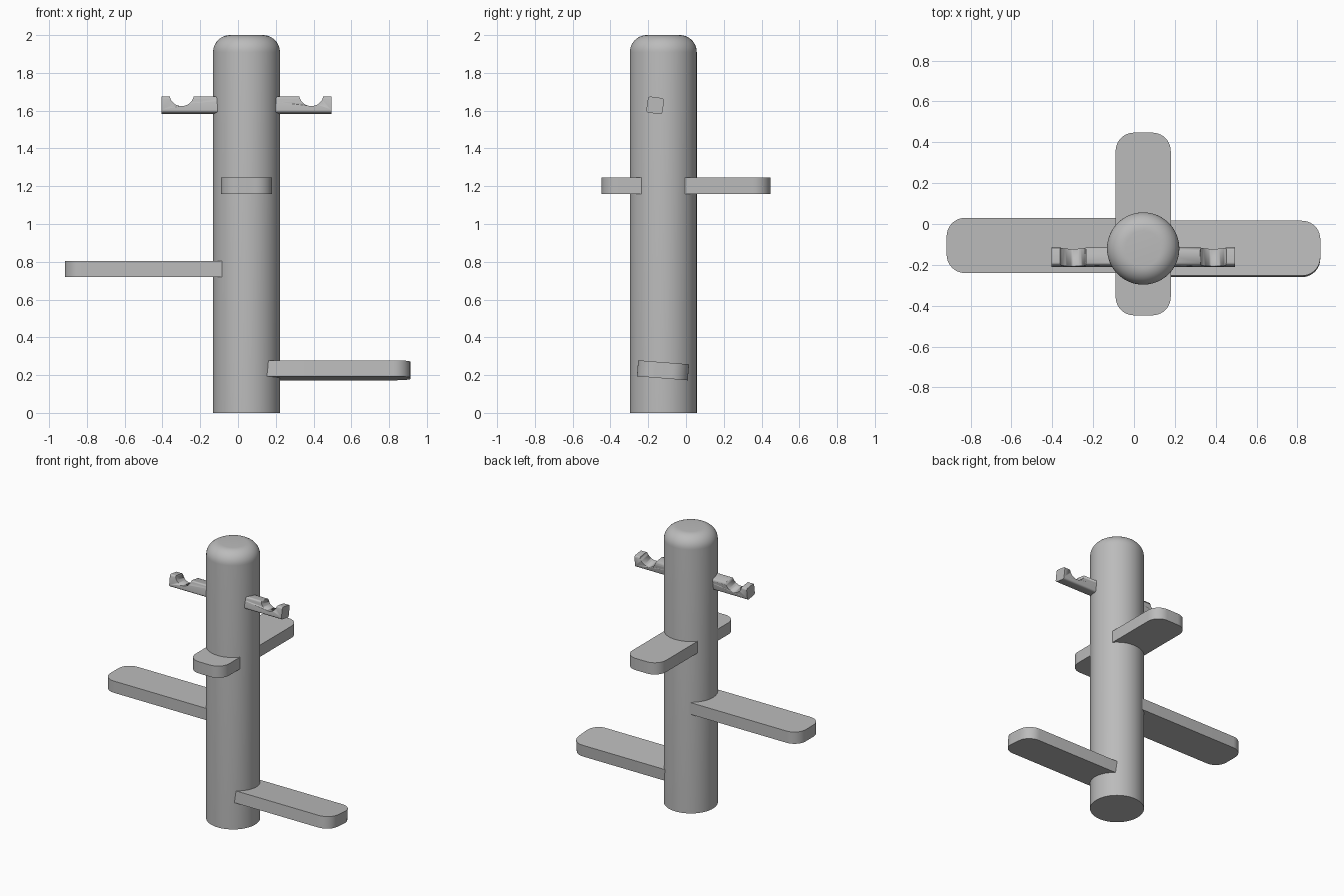
import bpy
import bmesh
import math
from mathutils import Matrix, Vector

cube = bpy.data.objects.get("Cube")
if cube:
    bpy.data.objects.remove(cube, do_unlink=True)

GREY = (0.5, 0.5, 0.5, 1)
grey = bpy.data.materials.new("plain grey")
grey.use_nodes = True
grey.diffuse_color = GREY
grey.node_tree.nodes["Principled BSDF"].inputs["Base Color"].default_value = GREY

AXIS = Vector((0.045, -0.12, 0))  # centre line of the post
RADIUS = 0.177


def finish(name, bm, matrix=Matrix()):
    bmesh.ops.recalc_face_normals(bm, faces=bm.faces)
    mesh = bpy.data.meshes.new(name)
    bm.to_mesh(mesh)
    bm.free()
    mesh.materials.append(grey)
    obj = bpy.data.objects.new(name, mesh)
    bpy.context.collection.objects.link(obj)
    obj.matrix_world = matrix
    bpy.ops.object.select_all(action="DESELECT")
    obj.select_set(True)
    bpy.context.view_layer.objects.active = obj
    bpy.ops.object.shade_smooth_by_angle(angle=math.radians(35))
    return obj


def extrude_outline(points, direction):
    bm = bmesh.new()
    face = bm.faces.new([bm.verts.new(p) for p in points])
    new = bmesh.ops.extrude_face_region(bm, geom=[face])["geom"]
    verts = [v for v in new if isinstance(v, bmesh.types.BMVert)]
    bmesh.ops.translate(bm, verts=verts, vec=direction)
    return bm


def arc(cx, cy, r, start, end, steps):
    angles = [math.radians(start + (end - start) * i / steps) for i in range(steps + 1)]
    return [(cx + r * math.cos(a), cy + r * math.sin(a)) for a in angles]


def plank(name, x0, x1, y0, y1, z0, z1, round_ends, tilt=0):
    """Board with rounded corners on the chosen outer ends."""
    r = 0.09
    outline = []
    for end, x, y, dx, dy, start in (("right", x1, y1, -r, -r, 0), ("left", x0, y1, r, -r, 90),
                                     ("left", x0, y0, r, r, 180), ("right", x1, y0, -r, r, 270)):
        if end in round_ends:
            outline += arc(x + dx, y + dy, r, start, start + 90, 10)
        else:
            outline.append((x, y))
    mid = Vector((0, (y0 + y1) / 2, (z0 + z1) / 2))
    h = (z1 - z0) / 2
    bm = extrude_outline([(x, y - mid.y, -h) for x, y in outline], (0, 0, 2 * h))
    return finish(name, bm, Matrix.Translation(mid) @ Matrix.Rotation(math.radians(tilt), 4, "X"))


# Post: a lathed profile with a rounded top edge
edge = 0.09
profile = [(0, 0), (RADIUS, 0)] + arc(RADIUS - edge, 2 - edge, edge, 0, 90, 10) + [(0, 2)]
bm = bmesh.new()
verts = [bm.verts.new((r, 0, z)) for r, z in profile]
edges = [bm.edges.new(pair) for pair in zip(verts, verts[1:])]
bmesh.ops.spin(bm, geom=verts + edges, cent=(0, 0, 0), axis=(0, 0, 1),
               angle=math.tau, steps=64)
bmesh.ops.remove_doubles(bm, verts=bm.verts, dist=0.0001)
finish("post", bm, Matrix.Translation(AXIS))

# Perches
plank("right_perch", -0.917, AXIS.x, -0.24, 0.03, 0.72, 0.805, ("left",))
plank("left_perch", AXIS.x, 0.912, -0.257, 0.013, 0.183, 0.268, ("right",), -4.5)

# Perch that runs through the post from front to back
through = plank("through_perch", -0.447, 0.447, -0.135, 0.135, 1.16, 1.245, ("left", "right"))
through.matrix_world = (Matrix.Translation((AXIS.x, 0, 0))
                        @ Matrix.Rotation(math.pi / 2, 4, "Z") @ through.matrix_world)

# Pegs: softened square bars with a round notch in the top
half = 0.043
for side, label in ((-1, "right"), (1, "left")):
    place = (Matrix.Translation((AXIS.x, -0.163, 1.628))
             @ Matrix.Rotation(math.radians(-8), 4, "X"))
    corner = half - 0.013
    section = []
    for i, (sy, sz) in enumerate(((1, 1), (-1, 1), (-1, -1), (1, -1))):
        section += arc(sy * corner, sz * corner, 0.013, i * 90, i * 90 + 90, 4)
    peg = finish(label + "_peg", extrude_outline([(0, y, z) for y, z in section],
                                                 (side * 0.45, 0, 0)), place)
    circle = arc(side * 0.343, 0.055, 0.065, 0, 360, 40)[:-1]
    cutter = finish(label + "_notch_cutter",
                    extrude_outline([(x, -0.2, z) for x, z in circle], (0, 0.4, 0)), place)
    cutter.hide_render = True
    cutter.hide_set(True)
    notch = peg.modifiers.new("notch", "BOOLEAN")
    notch.operation = "DIFFERENCE"
    notch.solver = "EXACT"
    notch.object = cutter
    # Keep the notch rim crisp by applying the cut before shading
    bpy.context.view_layer.objects.active = peg
    peg.select_set(True)
    while peg.modifiers.find("notch") > 0:
        bpy.ops.object.modifier_move_up(modifier="notch")
